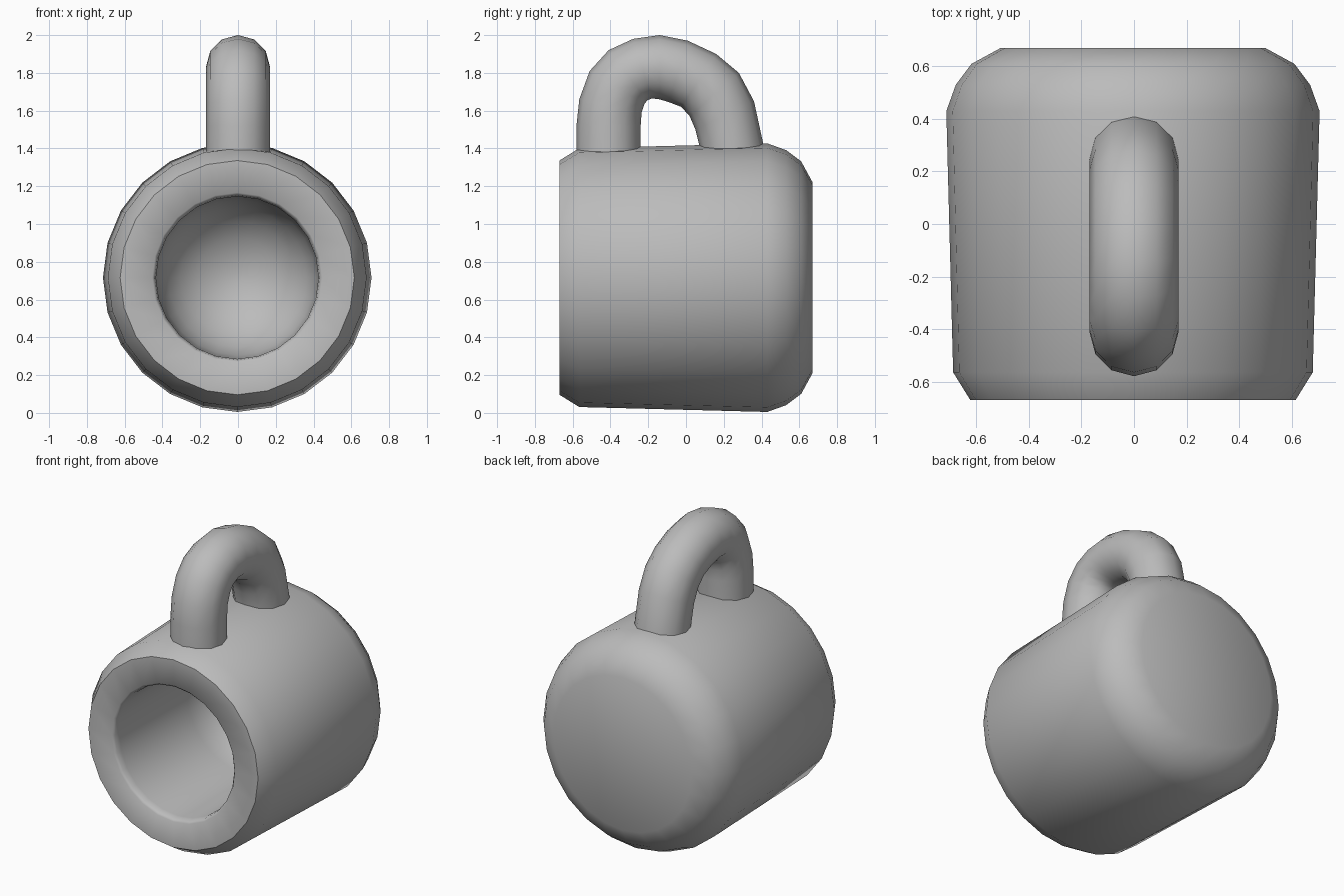
import bpy
import bmesh
from math import sin, cos, pi, radians
from mathutils import Vector

cube = bpy.data.objects.get("Cube")
if cube:
    bpy.data.objects.remove(cube)

grey = bpy.data.materials.new("plain grey")
grey.use_nodes = True
colour = (0.5, 0.5, 0.5, 1)
grey.diffuse_color = colour
grey.node_tree.nodes["Principled BSDF"].inputs["Base Color"].default_value = colour


def skin(name, rings, angle):
    """Bridge rings of points into a capped, smooth-shaded tube."""
    bm = bmesh.new()
    loops = [[bm.verts.new(p) for p in ring] for ring in rings]
    for a, b in zip(loops, loops[1:]):
        for i in range(len(a)):
            j = (i + 1) % len(a)
            bm.faces.new((a[i], a[j], b[j], b[i]))
    bm.faces.new(loops[0])
    bm.faces.new(loops[-1])
    bmesh.ops.recalc_face_normals(bm, faces=bm.faces)
    mesh = bpy.data.meshes.new(name)
    bm.to_mesh(mesh)
    bm.free()
    mesh.materials.append(grey)
    obj = bpy.data.objects.new(name, mesh)
    bpy.context.collection.objects.link(obj)
    bpy.ops.object.select_all(action="DESELECT")
    obj.select_set(True)
    bpy.context.view_layer.objects.active = obj
    bpy.ops.object.shade_smooth_by_angle(angle=radians(angle))
    return obj


def circle(y, r, sides=24):
    """Ring around the horizontal axis of the cup."""
    return [(-0.004 + r * cos(2 * pi * i / sides), y, 0.716 + r * sin(2 * pi * i / sides))
            for i in range(sides)]


# Cup lying on its side: rounded base, outer wall, rim, hollow
outside = [(0.67, 0.505), (0.61, 0.615), (0.53, 0.675), (0.43, 0.711),
           (-0.565, 0.685), (-0.67, 0.62)]
inside = [(-0.67, 0.45), (-0.655, 0.437), (-0.62, 0.43)]
dome = [(0.08 + 0.42 * sin(a), 0.425 * cos(a))
        for a in (radians(15 * k) for k in range(6))]
dome.append((0.5, 0.03))
skin("cup", [circle(y, r) for y, r in outside + inside + dome], 50)

# Arched handle: outer and inner edge of each section, as (y, z)
sections = [
    ((-0.58, 1.30), (-0.24, 1.30)), ((-0.58, 1.52), (-0.24, 1.52)),
    ((-0.565, 1.66), (-0.235, 1.59)), ((-0.51, 1.81), (-0.22, 1.635)),
    ((-0.41, 1.92), (-0.205, 1.655)), ((-0.28, 1.98), (-0.18, 1.665)),
    ((-0.14, 2.00), (-0.14, 1.66)), ((0.01, 1.97), (-0.09, 1.645)),
    ((0.16, 1.90), (-0.025, 1.62)), ((0.28, 1.80), (0.02, 1.57)),
    ((0.36, 1.65), (0.05, 1.50)), ((0.41, 1.42), (0.07, 1.42)),
    ((0.43, 1.30), (0.085, 1.30)),
]
rings = []
for outer, inner in sections:
    o, n = Vector((0, *outer)), Vector((0, *inner))
    middle, half = (o + n) / 2, (o - n) / 2
    rings.append([middle + half * cos(pi * k / 6) + Vector((0.17 * sin(pi * k / 6), 0, 0))
                  for k in range(12)])
skin("handle", rings, 80)
